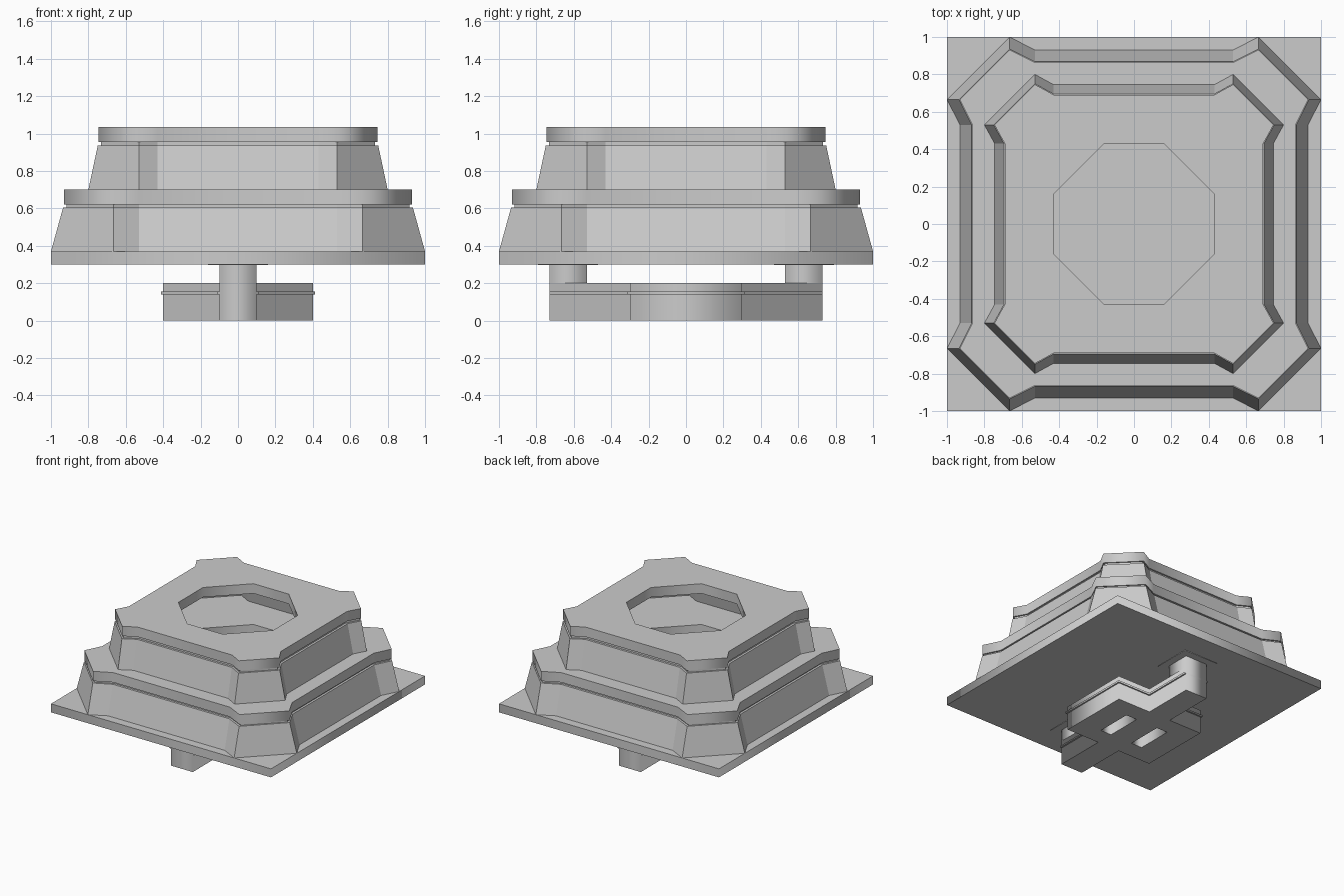
import bpy, bmesh

if "Cube" in bpy.data.objects:
    bpy.data.objects.remove(bpy.data.objects["Cube"])


def side_outline(far, near, c, m):
    """16-sided outline: recessed sides between projecting chamfered corners."""
    side = [(-c, far), (-m, near), (m, near), (c, far)]
    pts = []
    for _ in range(4):
        pts += side
        side = [(y, -x) for x, y in side]
    return pts[::-1]  # counter-clockwise


def octagon(r, h):
    return [(r, -h), (r, h), (h, r), (-h, r), (-r, h), (-r, -h), (-h, -r), (h, -r)]


def rect(x0, x1, y0, y1):
    return [(x0, y0), (x1, y0), (x1, y1), (x0, y1)]


def plate(name, loops, z0, z1):
    """Flat slab from an outer loop and optional hole loops."""
    cu = bpy.data.curves.new(name, 'CURVE')
    cu.dimensions = '2D'
    cu.fill_mode = 'BOTH'
    cu.extrude = (z1 - z0) / 2
    for loop in loops:
        sp = cu.splines.new('POLY')
        sp.points.add(len(loop) - 1)
        for p, (x, y) in zip(sp.points, loop):
            p.co = (x, y, 0, 1)
        sp.use_cyclic_u = True
    ob = bpy.data.objects.new(name, cu)
    ob.location.z = (z0 + z1) / 2
    bpy.context.collection.objects.link(ob)
    bpy.ops.object.select_all(action='DESELECT')
    ob.select_set(True)
    bpy.context.view_layer.objects.active = ob
    bpy.ops.object.convert(target='MESH')
    return ob


def loft(name, rings):
    """Thin open wall through (outline, z) rings, bottom to top."""
    bm = bmesh.new()
    vs = [[bm.verts.new((x, y, z)) for x, y in pts] for pts, z in rings]
    n = len(vs[0])
    for a, b in zip(vs, vs[1:]):
        for i in range(n):
            j = (i + 1) % n
            bm.faces.new((a[i], a[j], b[j], b[i]))
    me = bpy.data.meshes.new(name)
    bm.to_mesh(me)
    bm.free()
    ob = bpy.data.objects.new(name, me)
    bpy.context.collection.objects.link(ob)
    return ob


# Square base plate
plate("base_plate", [rect(-1, 1, -1, 1)], 0.30, 0.37)

# Two hollow tiers: sloped wall, shallow groove, cap slab with octagonal opening
# name, bottom z, wall top z, slab z0, slab z1, bottom far/near, top far/near, c, m
tiers = [
    ("lower", 0.37, 0.605, 0.62, 0.70, 1.0, 0.93, 0.935, 0.868, 0.665, 0.53),
    ("upper", 0.70, 0.935, 0.955, 1.035, 0.80, 0.745, 0.75, 0.695, 0.53, 0.43),
]
for name, zb, zw, s0, s1, bf, bn, tf, tn, c, m in tiers:
    groove = side_outline(tf - 0.018, tn - 0.018, c, m)
    loft(name + "_wall", [
        (side_outline(bf, bn, c, m), zb),
        (side_outline(tf, tn, c, m), zw),
        (groove, zw), (groove, s0)])
    plate(name + "_slab",
          [side_outline(tf - 0.004, tn - 0.004, c, m), octagon(0.43, 0.16)], s0, s1)


# Foot under the base: block with two slots and an arm to front and back
def cross(g):
    """Outline of block plus arms, grown by g except at the arm ends."""
    w, a, d, e = 0.4 + g, 0.1 + g, 0.3 + g, 0.73
    half = [(w, -d), (w, d), (a, d), (a, e), (-a, e), (-a, d)]
    return half + [(-x, -y) for x, y in half]


slots = [rect(0.1, 0.2, -0.15, 0.15), rect(-0.2, -0.1, -0.15, 0.15)]
plate("foot_block", [cross(0)] + slots, 0.0, 0.20)
plate("foot_rib", [cross(0.012), cross(-0.005)], 0.14, 0.155)

# Uprights joining the arms to the base, each with a thin square pad
for s, label in ((-1, "front"), (1, "back")):
    y0, y1 = sorted((s * 0.53, s * 0.73))
    plate(label + "_upright", [rect(-0.1, 0.1, y0, y1)], 0.20, 0.30)
    plate(label + "_pad", [rect(-0.16, 0.16, y0 - 0.06, y1 + 0.06)], 0.297, 0.30)
